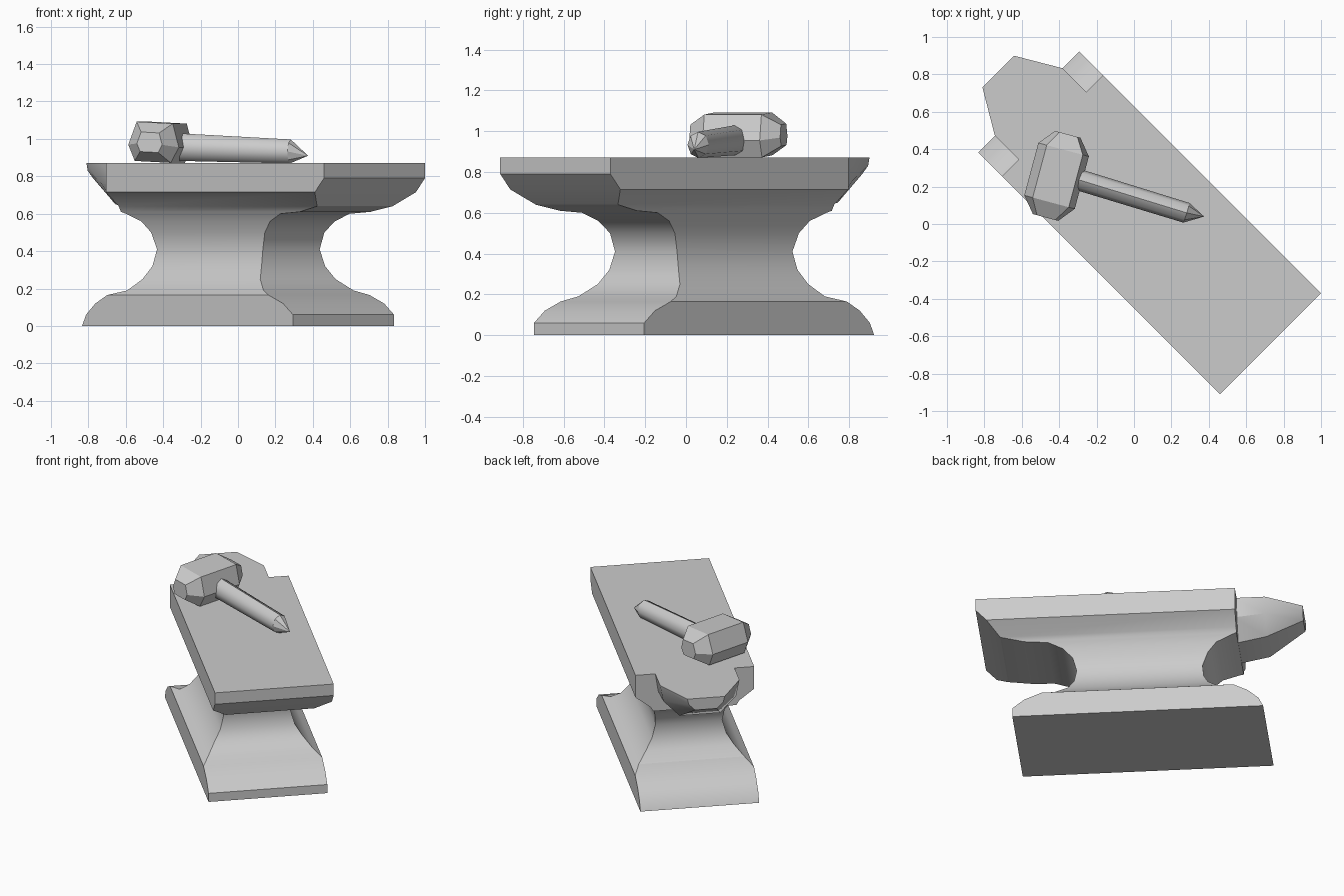
import bpy, bmesh, math
from mathutils import Vector

if "Cube" in bpy.data.objects:
    bpy.data.objects.remove(bpy.data.objects["Cube"], do_unlink=True)

steel = bpy.data.materials.new("plain_grey")
steel.use_nodes = True
grey = (0.6, 0.6, 0.6, 1)
steel.diffuse_color = grey
steel.node_tree.nodes["Principled BSDF"].inputs["Base Color"].default_value = grey


def loft(name, rings, angle=30, smooth=True):
    """Skin a stack of equal-sized rings and cap both ends."""
    bm = bmesh.new()
    loops = [[bm.verts.new(p) for p in ring] for ring in rings]
    n = len(loops[0])
    for a, b in zip(loops, loops[1:]):
        for i in range(n):
            j = (i + 1) % n
            bm.faces.new((a[i], a[j], b[j], b[i]))
    bm.faces.new(loops[0])
    bm.faces.new(loops[-1])
    bmesh.ops.remove_doubles(bm, verts=bm.verts, dist=0.0005)
    bmesh.ops.recalc_face_normals(bm, faces=bm.faces)
    mesh = bpy.data.meshes.new(name)
    bm.to_mesh(mesh)
    bm.free()
    mesh.materials.append(steel)
    obj = bpy.data.objects.new(name, mesh)
    bpy.context.collection.objects.link(obj)
    if smooth:
        bpy.ops.object.select_all(action='DESELECT')
        obj.select_set(True)
        bpy.context.view_layer.objects.active = obj
        bpy.ops.object.shade_smooth_by_angle(angle=math.radians(angle))
    return obj


TURN = math.radians(-45)
MID = 0.063     # sideways middle of the anvil

# Anvil body: height, horn end, heel end, half width
profile = [
    (0.00, -0.86, 0.735, 0.382), (0.06, -0.83, 0.735, 0.382),
    (0.12, -0.76, 0.66, 0.382), (0.165, -0.67, 0.55, 0.382),
    (0.19, -0.56, 0.47, 0.34), (0.25, -0.50, 0.39, 0.285),
    (0.32, -0.47, 0.355, 0.24), (0.41, -0.46, 0.34, 0.215),
    (0.50, -0.495, 0.365, 0.225), (0.56, -0.55, 0.425, 0.245),
    (0.60, -0.65, 0.52, 0.262), (0.61, -0.68, 0.67, 0.268),
    (0.64, -0.68, 0.82, 0.285), (0.715, -0.68, 0.90, 0.382),
    (0.79, -0.68, 0.969, 0.382), (0.87, -0.68, 0.969, 0.382)]
body = loft("anvil_body", [
    [(a, MID - h, z), (b, MID - h, z), (b, MID + h, z), (a, MID + h, z)]
    for z, a, b, h in profile])
body.rotation_euler.z = TURN

# Horn: position, top half width, lower half width, middle and bottom heights
horn_rings = []
for u, top, low, zm, zb in [(-0.66, 0.255, 0.13, 0.74, 0.61),
                            (-0.86, 0.255, 0.13, 0.76, 0.65),
                            (-1.089, 0.12, 0.07, 0.83, 0.79)]:
    half = [(top, 0.87), (top * 0.92, zm), (low, zb)]
    horn_rings.append([(u, MID + v, z) for v, z in half]
                      + [(u, MID - v, z) for v, z in reversed(half)])
horn = loft("anvil_horn", horn_rings)
horn.rotation_euler.z = TURN

# Hammer head: six-sided block with tapered ends
section = [(0.14, -0.02), (0.10, 0.105), (-0.10, 0.105),
           (-0.14, -0.02), (-0.10, -0.105), (0.10, -0.105)]
head = loft("hammer_head", [
    [(x * s, a, z * s) for x, z in section]
    for a, s in [(-0.23, 0.5), (-0.145, 1), (0.145, 1), (0.23, 0.5)]],
    smooth=False)
head.location = (-0.413, 0.257, 0.982)
head.rotation_euler = (0, math.radians(3), math.radians(-15))

# Handle: oval shaft drawn to a point
start, shoulder, tip = (Vector(p) for p in
                        [(-0.34, 0.25, 0.957), (0.28, 0.06, 0.933), (0.375, 0.04, 0.91)])
axis = (shoulder - start).normalized()
side = axis.cross(Vector((0, 0, 1))).normalized()
rise = side.cross(axis)
SIDES = 8


def oval(centre, wide, tall):
    return [centre + side * wide * math.cos(t) + rise * tall * math.sin(t)
            for t in (math.tau * i / SIDES for i in range(SIDES))]


handle = loft("hammer_handle", [oval(start, 0.057, 0.074),
                                oval(shoulder, 0.055, 0.064),
                                oval(tip, 0.0001, 0.0001)], angle=46)
# Crisp facets on the pointed end
for face in handle.data.polygons:
    if face.center.x > shoulder.x:
        face.use_smooth = False
